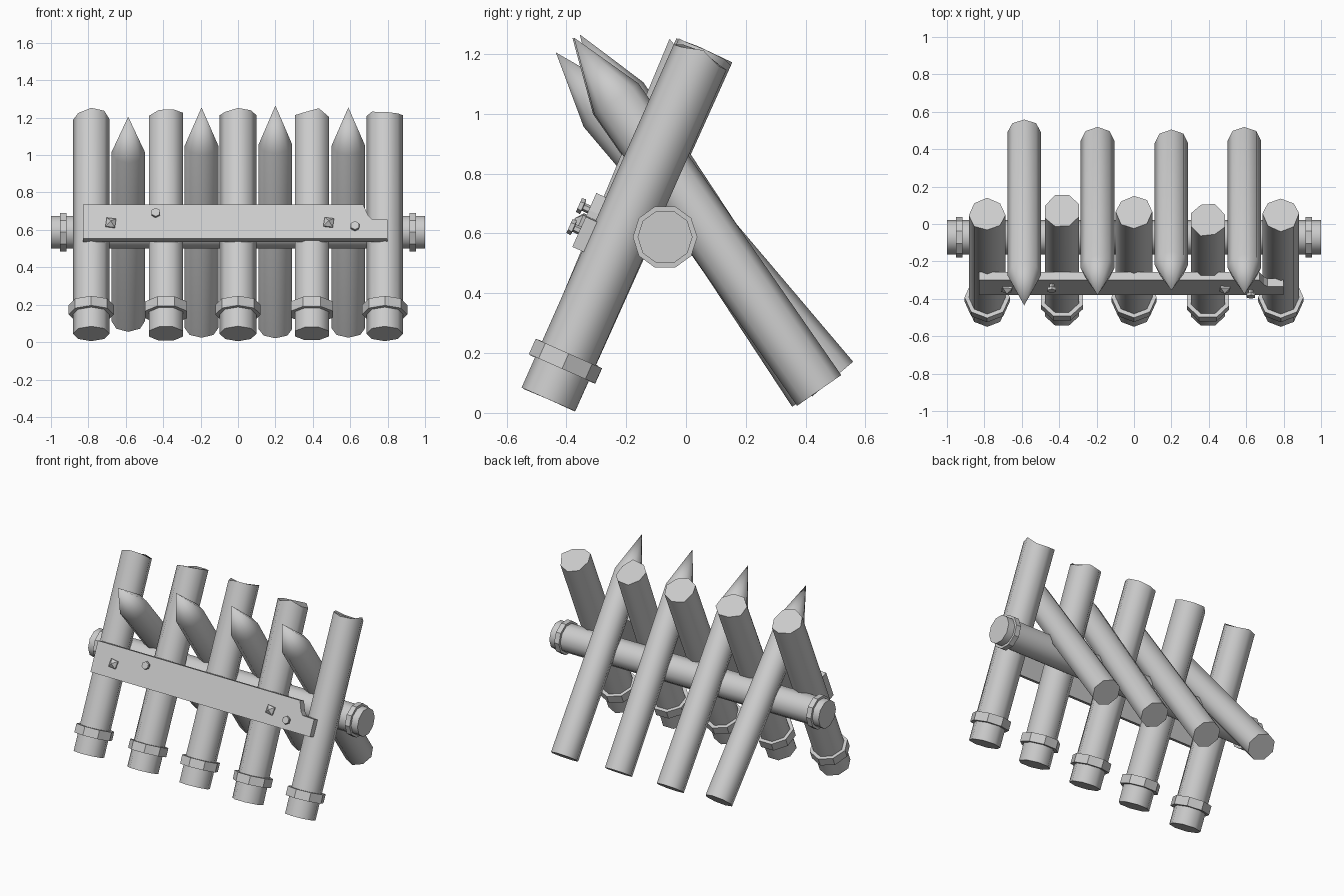
import bpy, bmesh, random
from math import sin, cos, tau, pi, radians
from mathutils import Vector

if "Cube" in bpy.data.objects:
    bpy.data.objects.remove(bpy.data.objects["Cube"])

random.seed(4)


def finish(name, bm, smooth=None):
    bmesh.ops.recalc_face_normals(bm, faces=bm.faces)
    me = bpy.data.meshes.new(name)
    bm.to_mesh(me)
    bm.free()
    ob = bpy.data.objects.new(name, me)
    bpy.context.collection.objects.link(ob)
    if smooth:
        bpy.ops.object.select_all(action='DESELECT')
        ob.select_set(True)
        bpy.context.view_layer.objects.active = ob
        bpy.ops.object.shade_smooth_by_angle(angle=radians(smooth))
    return ob


def lathe(name, origin, axis, profile, n=8, rot=0.0, hollow=False, jag=0.0, smooth=50):
    """Sweep (radius, distance) points round an axis; jag roughens the last ring."""
    o, w = Vector(origin), Vector(axis).normalized()
    u = Vector((1, 0, 0)) if abs(w.x) < 0.9 else Vector((0, 1, 0))
    v = w.cross(u)
    bm = bmesh.new()
    rings = []
    for k, (r, d) in enumerate(profile):
        if r == 0:
            rings.append([bm.verts.new(o + w * d)])
            continue
        ring = []
        for i in range(n):
            a = tau * i / n + rot
            j = random.uniform(-jag, jag) if k == len(profile) - 1 else 0
            ring.append(bm.verts.new(o + w * (d + j) + (u * cos(a) + v * sin(a)) * r))
        rings.append(ring)
    pairs = list(zip(rings, rings[1:]))
    if hollow:
        pairs.append((rings[-1], rings[0]))
    for a, b in pairs:
        for i in range(n):
            i2 = (i + 1) % n
            if len(b) == 1:
                bm.faces.new((a[i], a[i2], b[0]))
            else:
                bm.faces.new((a[i], a[i2], b[i2], b[i]))
    if not hollow:
        for ring in (rings[0], rings[-1]):
            if len(ring) > 2:
                bm.faces.new(ring)
    return finish(name, bm, smooth)


def band(name, origin, axis, inner, outer, a, b, n, rot=0.0):
    return lathe(name, origin, axis, [(inner, a), (outer, a), (outer, b), (inner, b)],
                 n, rot, hollow=True, smooth=30)


# Front posts leaning back, each with a band near the foot
foot = Vector((0, -0.46, 0.045))
posts = [(-0.785, 0.052, 0), (-0.385, 0.068, pi / 8), (0, 0.06, 0),
         (0.395, 0.022, pi / 8), (0.785, 0.052, 0)]
for i, (x, top_y, rot) in enumerate(posts, 1):
    p = Vector((x, foot.y, foot.z))
    axis = Vector((x, top_y, 1.2)) - p
    lathe(f"front_post_{i}", p, axis, [(0.098, 0), (0.098, axis.length)], 8, rot, jag=0.017)
    band(f"post_band_{i}", p, axis, 0.09, 0.121, 0.112, 0.168, 8, rot)

# Pointed stakes leaning forward
stakes = [(-0.587, 0.49, 0.113, -0.435, 1.205), (-0.195, 0.445, 0.075, -0.38, 1.255),
          (0.2, 0.43, 0.07, -0.355, 1.265), (0.59, 0.445, 0.075, -0.375, 1.255)]
for i, (x, y0, z0, y1, z1) in enumerate(stakes, 1):
    p = Vector((x, y0, z0))
    axis = Vector((x, y1, z1)) - p
    L = axis.length
    lathe(f"pointed_stake_{i}", p, axis, [(0.09, 0), (0.09, L - 0.25), (0, L)], 8)

# Cross log with end collars
log = (0, -0.07, 0.588)
lathe("cross_log", log, (1, 0, 0), [(0.092, -1), (0.092, 1)], 10)
for side, name in ((-1, "left"), (1, "right")):
    band(f"log_collar_{name}", log, (side, 0, 0), 0.085, 0.108, 0.918, 0.953, 10)

# Broken plank lying along the front posts
up = Vector((0, 0.407, 0.914))
out = Vector((0, -0.914, 0.407))
base = Vector((0, -0.38, 0.555))
outline = [(-0.83, 0), (0.8, 0), (0.8, 0.11), (0.715, 0.113), (0.695, 0.135),
           (0.67, 0.197), (-0.83, 0.197)]
bm = bmesh.new()
face = bm.faces.new([bm.verts.new(base + up * s + Vector((x, 0, 0))) for x, s in outline])
ext = bmesh.ops.extrude_face_region(bm, geom=[face])
bmesh.ops.translate(bm, vec=out * -0.047,
                    verts=[g for g in ext["geom"] if isinstance(g, bmesh.types.BMVert)])
# the starting face stays as the front of the plank
if not face.is_valid or len(bm.faces) < len(outline) + 2:
    bmesh.ops.holes_fill(bm, edges=bm.edges)
finish("front_plank", bm)

# Nails: square spikes and round-headed pegs
for i, (x, s) in enumerate([(-0.68, 0.088), (0.485, 0.09)], 1):
    lathe(f"square_nail_{i}", base + up * s + Vector((x, 0, 0)), out,
          [(0.034, -0.01), (0.036, 0.01), (0, 0.032)], 4, 0.65, smooth=None)
for i, (x, s) in enumerate([(-0.44, 0.137), (0.625, 0.06)], 1):
    lathe(f"round_nail_{i}", base + up * s + Vector((x, 0, 0)), out,
          [(0.014, -0.01), (0.014, 0.02), (0.027, 0.022), (0.025, 0.037)], 6, 0.5, smooth=None)
